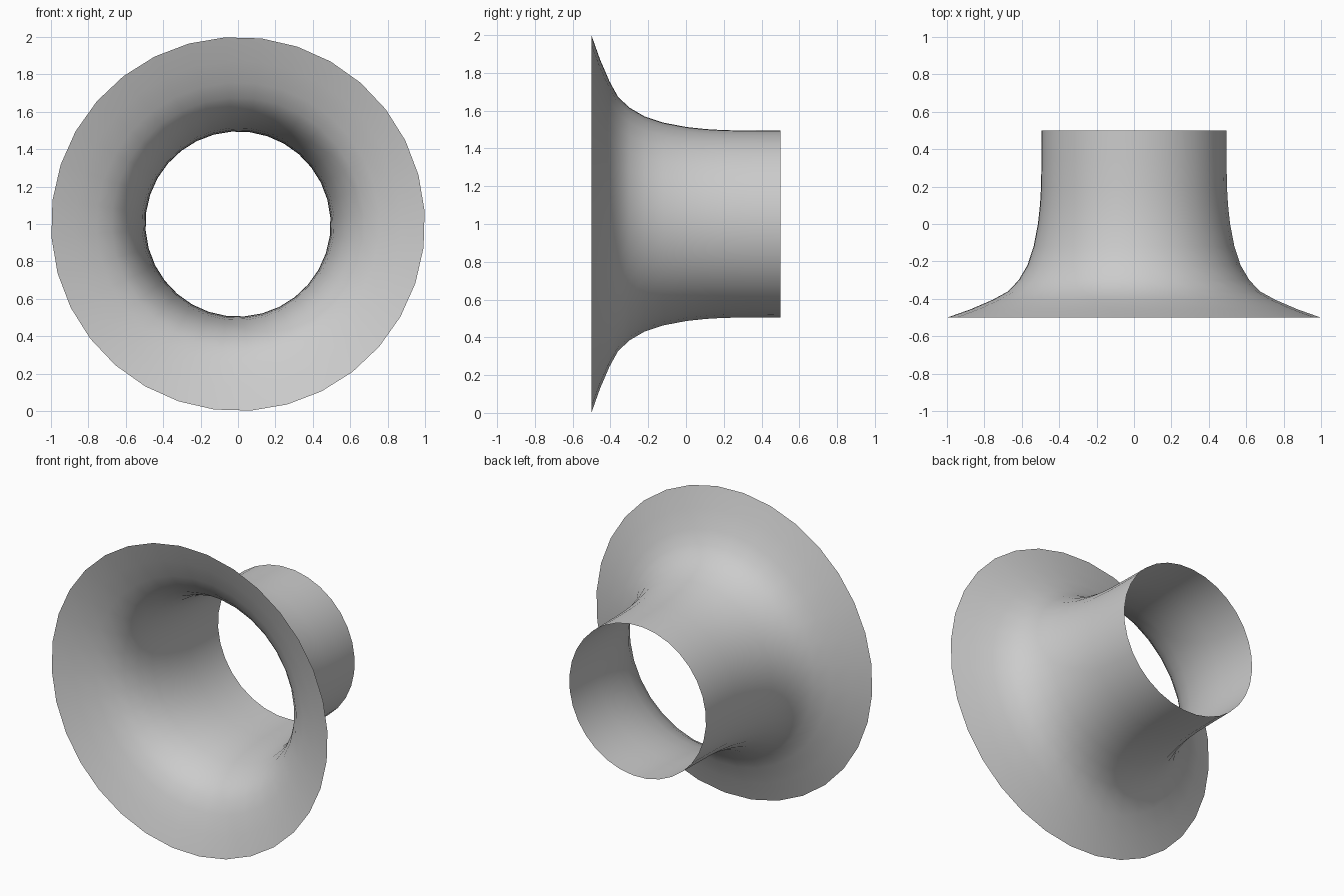
import bpy, bmesh, math

if "Cube" in bpy.data.objects:
    bpy.data.objects.remove(bpy.data.objects["Cube"])

SIDES = 32
OFFSET = math.radians(4)   # small turn of the facets about the axis

# Flare profile: (y along the axis, radius), from wide mouth to neck end
PROFILE = [(-0.5, 1.0), (-0.455, 0.873), (-0.405, 0.757), (-0.36, 0.675),
           (-0.30, 0.618), (-0.22, 0.571), (-0.12, 0.538), (0.0, 0.515),
           (0.1, 0.504), (0.2, 0.498), (0.35, 0.496), (0.5, 0.495)]


def lathe_y(name, profile, height):
    """Open thin shell turned about a horizontal axis along y."""
    bm = bmesh.new()
    rings = []
    for y, r in profile:
        ring = []
        for i in range(SIDES):
            a = OFFSET + 2 * math.pi * i / SIDES
            ring.append(bm.verts.new((r * math.sin(a), y, height - r * math.cos(a))))
        rings.append(ring)
    for a, b in zip(rings, rings[1:]):
        for i in range(SIDES):
            j = (i + 1) % SIDES
            bm.faces.new((a[i], a[j], b[j], b[i]))
    for f in bm.faces:
        f.smooth = True
    mesh = bpy.data.meshes.new(name)
    bm.to_mesh(mesh)
    bm.free()
    obj = bpy.data.objects.new(name, mesh)
    bpy.context.collection.objects.link(obj)
    return obj


# Flared horn shell, open at both ends
lathe_y("flared_horn", PROFILE, 1.0)
